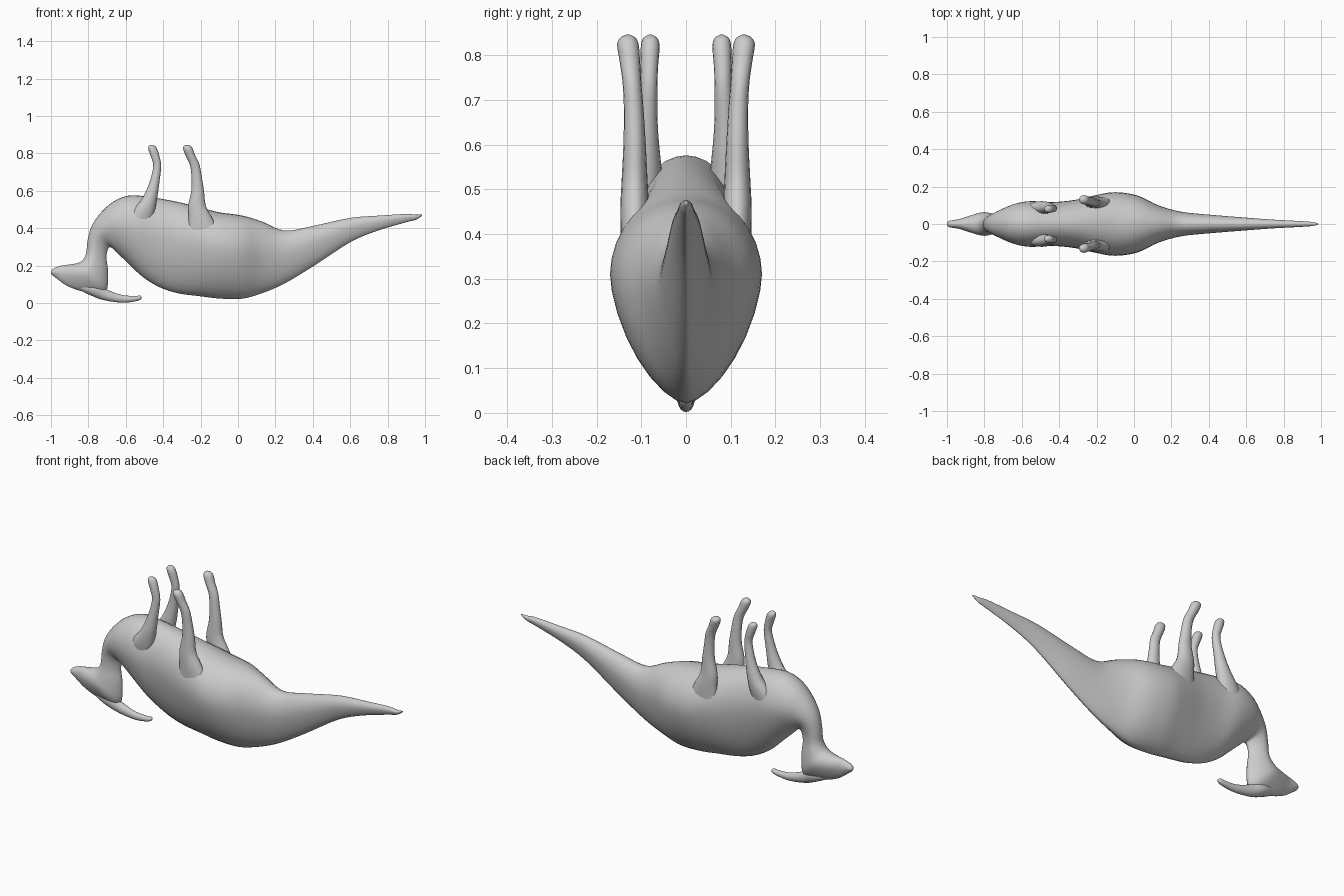
import bpy, bmesh, math
from mathutils import Vector


def smooth_rings(rings, steps):
    """Catmull-Rom interpolation of ring parameters."""
    out = []
    n = len(rings)
    for i in range(n - 1):
        a, b, c, d = (rings[min(max(j, 0), n - 1)] for j in (i - 1, i, i + 1, i + 2))
        for s in range(steps):
            t = s / steps
            out.append([0.5 * (2 * q + (r - p) * t + (2 * p - 5 * q + 4 * r - u) * t * t
                               + (3 * q - p - 3 * r + u) * t ** 3)
                        for p, q, r, u in zip(a, b, c, d)])
    out.append(list(rings[-1]))
    return out


def loft(name, rings, k=0.5, power=1.0, sides=24, steps=4):
    """Skin rings (x1, z1, x2, z2, half_width, y): 1 and 2 are the opposite ends of a section.
    k places the widest point between end 2 and end 1; power > 1 narrows end 2."""
    bm = bmesh.new()
    loops = []
    for x1, z1, x2, z2, w, y in smooth_rings(rings, steps):
        p, q = Vector((x1, y, z1)), Vector((x2, y, z2))
        c = q.lerp(p, k)
        loop = []
        for i in range(sides):
            t = 2 * math.pi * i / sides
            v, s = math.cos(t), math.sin(t)
            e = power if v < 0 else 1.0
            side = math.copysign(abs(s) ** e, s) * max(w, 0.002)
            pos = c + ((p - c) * v if v >= 0 else (q - c) * abs(v) ** e)
            loop.append(bm.verts.new(pos + Vector((0, side, 0))))
        loops.append(loop)
    for a, b in zip(loops, loops[1:]):
        for i in range(sides):
            j = (i + 1) % sides
            bm.faces.new((a[i], a[j], b[j], b[i]))
    bm.faces.new(loops[0])
    bm.faces.new(loops[-1])
    bmesh.ops.recalc_face_normals(bm, faces=bm.faces)
    for f in bm.faces:
        f.smooth = True
    me = bpy.data.meshes.new(name)
    bm.to_mesh(me)
    bm.free()
    ob = bpy.data.objects.new(name, me)
    bpy.context.collection.objects.link(ob)
    return ob


def leg(name, stations):
    """Stations (x, z, radius_x, radius_y, y), mirrored to both sides."""
    ob = loft(name, [(x - rx, z, x + rx, z, ry, y) for x, z, rx, ry, y in stations], sides=16)
    ob.modifiers.new("Mirror", 'MIRROR').use_axis = (False, True, False)
    return ob


# tail and trunk: x, belly z, back z, half width
trunk = [(0.985, 0.474, 0.466, 0.004), (0.95, 0.472, 0.445, 0.011), (0.9, 0.476, 0.432, 0.015),
         (0.75, 0.467, 0.388, 0.023), (0.6, 0.455, 0.325, 0.034), (0.4, 0.412, 0.195, 0.05),
         (0.25, 0.387, 0.105, 0.066), (0.13, 0.435, 0.053, 0.1), (0.02, 0.468, 0.023, 0.152),
         (-0.1, 0.485, 0.024, 0.17), (-0.2, 0.51, 0.036, 0.155), (-0.32, 0.54, 0.052, 0.128)]
body = [(x, a, x, b, w, 0) for x, a, b, w in trunk]
# chest, neck and head, sections turning with the neck
body += [(-0.46, 0.565, -0.42, 0.085, 0.117, 0), (-0.58, 0.575, -0.51, 0.14, 0.122, 0),
         (-0.67, 0.54, -0.58, 0.205, 0.108, 0), (-0.74, 0.475, -0.64, 0.262, 0.08, 0),
         (-0.785, 0.405, -0.68, 0.298, 0.058, 0), (-0.805, 0.33, -0.696, 0.285, 0.046, 0),
         (-0.812, 0.265, -0.703, 0.24, 0.045, 0), (-0.832, 0.228, -0.695, 0.16, 0.055, 0),
         (-0.86, 0.213, -0.71, 0.06, 0.063, 0), (-0.9, 0.206, -0.82, 0.06, 0.046, 0),
         (-0.945, 0.2, -0.91, 0.09, 0.027, 0), (-0.98, 0.188, -0.965, 0.128, 0.02, 0),
         (-0.996, 0.175, -0.99, 0.147, 0.014, 0), (-1.0, 0.165, -1.0, 0.158, 0.004, 0)]
loft("body", body, k=0.62, power=1.25, sides=32)

# swept back head crest
loft("head_crest", [(-0.85, 0.12, -0.85, 0.07, 0.02, 0), (-0.76, 0.11, -0.79, 0.042, 0.036, 0),
                    (-0.70, 0.072, -0.72, 0.016, 0.024, 0), (-0.62, 0.043, -0.62, 0.002, 0.017, 0),
                    (-0.55, 0.038, -0.55, 0.009, 0.015, 0), (-0.525, 0.04, -0.522, 0.018, 0.012, 0),
                    (-0.515, 0.034, -0.515, 0.028, 0.004, 0)], sides=16)

# legs pointing up
leg("front_legs", [(-0.53, 0.42, 0.07, 0.035, 0.075), (-0.505, 0.49, 0.06, 0.036, 0.085),
                   (-0.472, 0.56, 0.04, 0.032, 0.088), (-0.448, 0.64, 0.027, 0.024, 0.087),
                   (-0.432, 0.73, 0.021, 0.019, 0.083), (-0.442, 0.78, 0.023, 0.02, 0.082),
                   (-0.455, 0.82, 0.024, 0.021, 0.08), (-0.46, 0.838, 0.018, 0.016, 0.08),
                   (-0.462, 0.846, 0.004, 0.004, 0.08)])
leg("hind_legs", [(-0.18, 0.36, 0.09, 0.03, 0.115), (-0.2, 0.45, 0.065, 0.032, 0.115),
                  (-0.219, 0.52, 0.047, 0.029, 0.115), (-0.216, 0.6, 0.034, 0.025, 0.115),
                  (-0.222, 0.68, 0.027, 0.022, 0.117), (-0.232, 0.74, 0.026, 0.021, 0.121),
                  (-0.255, 0.79, 0.026, 0.023, 0.126), (-0.268, 0.825, 0.026, 0.024, 0.13),
                  (-0.271, 0.84, 0.018, 0.016, 0.13), (-0.272, 0.846, 0.004, 0.004, 0.13)])
